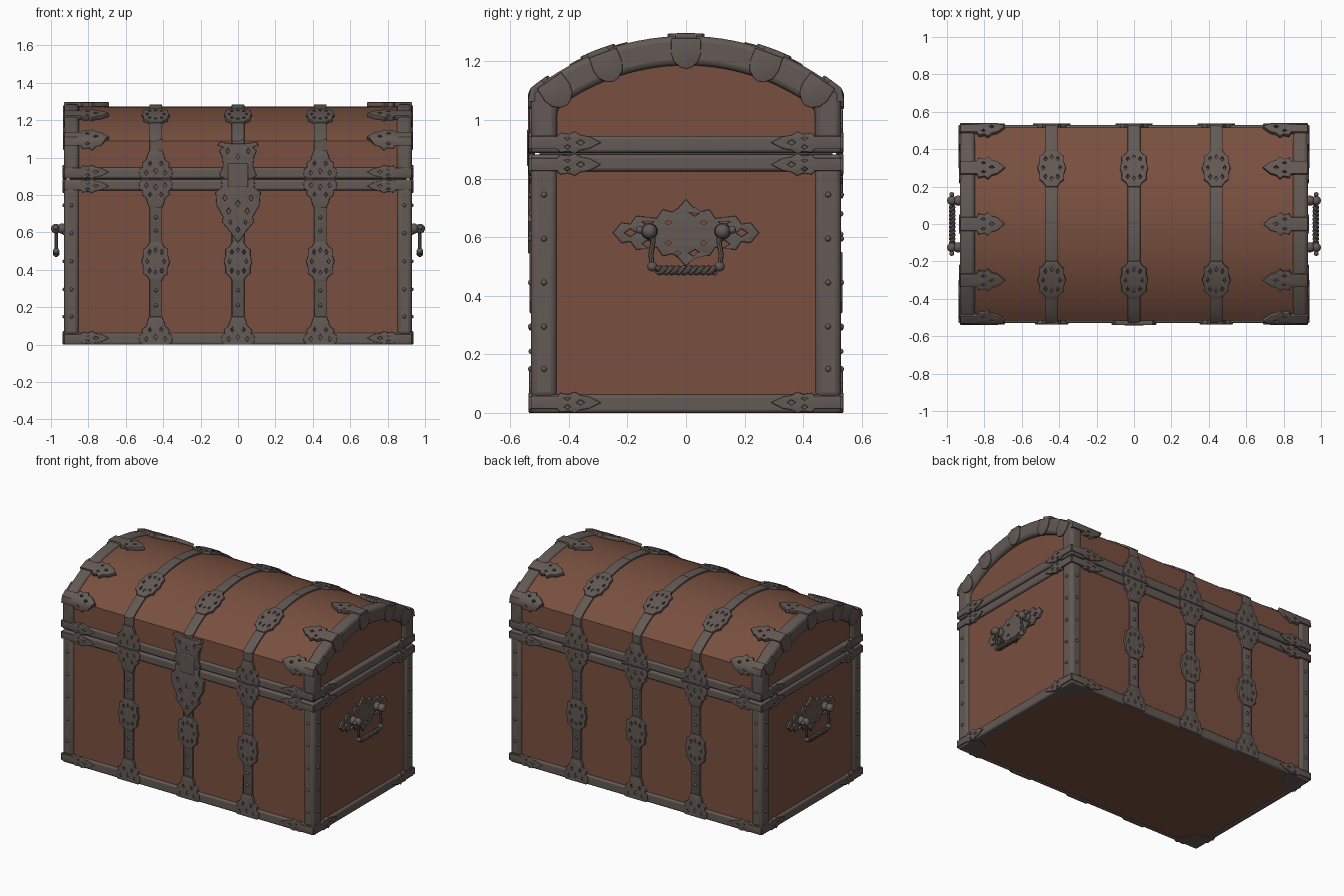
import bpy, bmesh
from math import sin, cos, asin, pi
from mathutils import Matrix, Vector

if "Cube" in bpy.data.objects:
    bpy.data.objects.remove(bpy.data.objects["Cube"])


def material(name, rgb, rough):
    m = bpy.data.materials.new(name)
    m.use_nodes = True
    m.diffuse_color = (*rgb, 1)
    shader = m.node_tree.nodes["Principled BSDF"]
    shader.inputs["Base Color"].default_value = (*rgb, 1)
    shader.inputs["Roughness"].default_value = rough
    return m


leather = material("brown leather", (0.19, 0.08, 0.05), 0.7)
iron = material("dark iron", (0.125, 0.1, 0.09), 0.6)

# Main dimensions: half width, half depth, lid spring height, lid radius
W, D, SPRING, R = 0.915, 0.515, 1.09, 0.82
START = asin(D / R)
CENTRE = SPRING - R * cos(START)
CROWN = SPRING + R * START
parts = []


def add(name, mesh, mat, bevel=0):
    mesh.materials.clear()
    mesh.materials.append(mat)
    ob = bpy.data.objects.new(name, mesh)
    bpy.context.collection.objects.link(ob)
    if bevel:
        mod = ob.modifiers.new("bevel", 'BEVEL')
        mod.width, mod.segments, mod.limit_method = bevel, 3, 'ANGLE'
    parts.append(ob)
    return ob


def finish(name, bm, mat, bevel=0):
    bmesh.ops.recalc_face_normals(bm, faces=bm.faces)
    mesh = bpy.data.meshes.new(name)
    bm.to_mesh(mesh)
    bm.free()
    return add(name, mesh, mat, bevel)


def box(name, lo, hi, mat, bevel=0):
    bm = bmesh.new()
    lo, hi = Vector(lo), Vector(hi)
    size = Matrix.Diagonal((*(hi - lo), 1))
    bmesh.ops.create_cube(bm, size=1, matrix=Matrix.Translation((lo + hi) / 2) @ size)
    return finish(name, bm, mat, bevel)


def loft(name, rings, mat, bevel=0):
    bm = bmesh.new()
    rows = [[bm.verts.new(p) for p in ring] for ring in rings]
    n = len(rows[0])
    for a, b in zip(rows, rows[1:]):
        for i in range(n):
            j = (i + 1) % n
            bm.faces.new((a[i], a[j], b[j], b[i]))
    bm.faces.new(rows[0])
    bm.faces.new(rows[-1])
    return finish(name, bm, mat, bevel)


def curve_mesh(curve):
    ob = bpy.data.objects.new("temp", curve)
    bpy.context.collection.objects.link(ob)
    deps = bpy.context.evaluated_depsgraph_get()
    mesh = bpy.data.meshes.new_from_object(ob.evaluated_get(deps))
    bpy.data.objects.remove(ob)
    return mesh


def spline(curve, pts, cyclic):
    sp = curve.splines.new('POLY')
    sp.points.add(len(pts) - 1)
    for p, co in zip(sp.points, pts):
        p.co = (*co, 1)
    sp.use_cyclic_u = cyclic


def tube(name, pts, radius):
    curve = bpy.data.curves.new(name, 'CURVE')
    curve.dimensions = '3D'
    curve.bevel_depth, curve.bevel_resolution, curve.use_fill_caps = radius, 2, True
    spline(curve, pts, False)
    return add(name, curve_mesh(curve), iron)


# Surface mappings: along the wall and over the lid, on an end, and underneath
def wrap(side):
    def f(u, s, w):
        s = max(s, 0)
        if s <= SPRING:
            return (u, side * (D + w), s)
        a = START - (s - SPRING) / R
        return (u, side * (R + w) * sin(a), CENTRE + (R + w) * cos(a))
    return f


def end(side):
    return lambda u, v, w: (side * (W + w), u, max(v, 0))


def under(u, v, w):
    return (u, v, 0.004 - w)


def plate(name, half, place, at, axis='v', flip=1, across=1, thick=0.022, holes=()):
    """Symmetrical flat plate with pierced diamonds, laid on a surface."""
    curve = bpy.data.curves.new(name, 'CURVE')
    curve.dimensions, curve.fill_mode = '2D', 'BOTH'
    edge = min(0.004, thick / 3)
    curve.bevel_depth, curve.offset, curve.bevel_resolution = edge, -edge, 1
    curve.extrude = thick / 2 - edge
    outline = half + [(a, -h) for a, h in reversed(half) if h > 0]
    spline(curve, [(a, h * across, 0) for a, h in outline], True)
    for a, h, r in holes:
        for sgn in ((1, -1) if h else (1,)):
            c = h * sgn * across
            spline(curve, [(a + r * 1.5, c, 0), (a, c + r, 0),
                           (a - r * 1.5, c, 0), (a, c - r, 0)], True)
    bm = bmesh.new()
    bm.from_mesh(curve_mesh(curve))
    bmesh.ops.remove_doubles(bm, verts=bm.verts, dist=1e-5)
    # Local axis 0 runs along the plate; cut it so it can bend round the lid
    k = 0 if axis == 'v' else 1
    sgn = flip if axis == 'v' else 1
    lo, hi = (f(v.co[k] for v in bm.verts) for f in (min, max))
    cuts = [(SPRING - at[1]) * sgn + i * 0.03 * sgn for i in range(20)]
    for c in cuts:
        if lo < c < hi:
            no = (1, 0, 0) if k == 0 else (0, 1, 0)
            bmesh.ops.bisect_plane(bm, geom=bm.verts[:] + bm.edges[:] + bm.faces[:],
                                   plane_co=Vector(no) * c, plane_no=no)
    for v in bm.verts:
        a, h, z = v.co
        u, s = (at[0] + h, at[1] + flip * a) if axis == 'v' else (at[0] + flip * a, at[1] + h)
        v.co = place(u, s, z + thick / 2)
    return finish(name, bm, iron)


# Ornament half outlines: (distance along, half width)
LEAF = [(0, .036), (.09, .036), (.1, .055), (.13, .048), (.15, .062), (.17, .042), (.2, .034), (.24, 0)]
FOOT = [(0, .075), (.02, .09), (.05, .086), (.06, .07), (.08, .075), (.1, .05), (.12, .046), (.15, .034)]
OVAL = [(-.105, .03), (-.08, .045), (-.065, .066), (-.03, .066), (0, .076)]
OVAL += [(-a, h) for a, h in reversed(OVAL[:-1])]
LOCK = [(0, .09), (.04, .085), (.07, .12), (.14, .115), (.2, .08), (.23, .085), (.27, .05), (.34, 0)]
HASP = [(0, .07), (.02, .1), (.07, .08), (.12, .085), (.15, .1), (.17, .08), (.18, .11), (.2, .1), (.19, .04)]
GRIP = [(-.25, 0), (-.22, .035), (-.19, .03), (-.17, .058), (-.1, .05), (-.08, .08), (-.04, .07), (0, .115)]
GRIP += [(-a, h) for a, h in reversed(GRIP[:-1])]
SHIELD = [(0, .05), (.05, .052), (.08, .042), (.1, .02), (.105, 0)]
LEAF_HOLES = [(.125, .025, .007), (.17, 0, .009)]
FOOT_HOLES = [(.03, .05, .009), (.08, .03, .008), (.04, 0, .01)]
OVAL_HOLES = [(.05, .032, .009), (-.05, .032, .009), (0, .045, .008), (.06, 0, .008), (-.06, 0, .008)]


def profile(d, r, z0):
    a = asin(d / r)
    arc = [-a + 2 * a * i / 28 for i in range(29)]
    return [(-d, z0)] + [(r * sin(t), CENTRE + r * cos(t)) for t in arc] + [(d, z0)]


# Leather body and domed lid
box("chest_body", (-W, -D, 0.004), (W, D, 0.88), leather)
loft("lid", [[(x, y, z) for y, z in profile(D, R, 0.889)] for x in (-0.9, 0.9)], leather)
box("seam_core", (-0.9, -0.5, 0.87), (0.9, 0.5, 0.9), iron)

# Iron bands round the base, body top and lid bottom
for name, z0, z1 in (("base", 0, .063), ("body_top", .825, .882), ("lid", .888, .946)):
    for s in (-1, 1):
        box(f"{name}_band_long", (-.93, s * .53, z0), (.93, s * .5, z1), iron, 0.012)
        box(f"{name}_band_end", (s * .93, -.53, z0), (s * .89, .53, z1), iron, 0.012)

for sx in (-1, 1):
    # Arched lid rim with shields on its face
    outer, inner = profile(.53, R + .015, .93), profile(.44, R - .085, .93)
    loft("lid_rim", [[(sx * .85, *o), (sx * .93, *o), (sx * .93, *i), (sx * .85, *i)]
                     for o, i in zip(outer, inner)], iron, 0.02)
    for a in (-.6, -.35, 0, .35, .6):
        r0 = R + .008
        place = lambda u, v, w, a=a: (sx * (.924 + w), (r0 - v) * sin(a) + u * cos(a),
                                      CENTRE + (r0 - v) * cos(a) - u * sin(a))
        plate("rim_shield", SHIELD, place, (0, 0), thick=0.012)

    # Corner posts
    for sy in (-1, 1):
        box("corner_post", (sx * .93, sy * .53, .05), (sx * .85, sy * .44, .84), iron, 0.022)
        wall = wrap(sy)
        # Claws reaching over the lid
        for s in (SPRING + .01, 1.345):
            plate("lid_claw", LEAF, wall, (sx * .93, s), 'u', -sx, 1, .025, LEAF_HOLES)
        # Leaf ends on the bands, front, back and ends
        for z, fat in ((.035, .6), (.848, .62), (.923, .62)):
            plate("band_leaf", LEAF, wall, (sx * .93, z), 'u', -sx, fat, .022, LEAF_HOLES)
            plate("end_band_leaf", LEAF, end(sx), (sy * .53, z), 'u', -sy, fat, .022, LEAF_HOLES)
        # Corner plates underneath
        quarter = [(0, 0)] + [(.17 * cos(t * pi / 16) - .02, .17 * sin(t * pi / 16) - .02) for t in range(9)]
        loft("underside_corner", [[(sx * (.91 - a), sy * (.51 - b), z) for a, b in quarter]
                                  for z in (.001, .005)], iron)
    plate("lid_claw", LEAF, wrap(-1), (sx * .93, CROWN), 'u', -sx, 1, .025, LEAF_HOLES)

    # Pierced handle plate, knobs and twisted drop handle
    plate("handle_plate", GRIP, end(sx), (0, .615), 'u', 1, 1, .015,
          [(x * s, h, .013) for s in (-1, 1) for x, h in ((.06, .035), (.19, 0), (.03, .07), (.13, .038))])
    for sy in (-1, 1):
        tube("handle_pin", [(sx * .91, sy * .125, .62), (sx * .975, sy * .125, .62)], .014)
        bm = bmesh.new()
        for x, y, z, r in ((.974, .125, .62, .026), (.94, .125, .62, .028), (.974, .158, .625, .013), (.972, .115, .5, .017)):
            bmesh.ops.create_uvsphere(bm, u_segments=12, v_segments=8, radius=r,
                                      matrix=Matrix.Translation((sx * x, sy * y, z)))
        finish("handle_knob", bm, iron)
        tube("handle_arm", [(sx * .972, sy * y, z) for y, z in
                            ((.125, .62), (.112, .59), (.12, .54), (.115, .5), (.09, .487))], .009)
        tube("handle_twist", [(sx * (.972 + .009 * sy * cos(i * .6)), -.1 + i * .004,
                               .487 + .009 * sy * sin(i * .6)) for i in range(51)], .009)

# Straps running over the chest with their ornaments
for x in (-.44, 0, .44):
    for sy in (-1, 1):
        wall = wrap(sy)
        plate("strap", [(0, .034), (CROWN, .034)], wall, (x, 0), thick=.013)
        plate("strap_foot", FOOT, wall, (x, 0), thick=.021, holes=FOOT_HOLES)
        plate("strap_top", FOOT, wall, (x, .882), flip=-1, thick=.021, holes=FOOT_HOLES)
        plate("strap_lid_foot", FOOT, wall, (x, .889), thick=.021, holes=FOOT_HOLES)
        for s in (.445, 1.345):
            plate("strap_oval", OVAL, wall, (x, s), thick=.019, holes=OVAL_HOLES)
    tube("hinge_barrel", [(x - .1, .524, .885), (x + .1, .524, .885)], .012)

# Lock plate, hasp and keeper on the front
plate("lock_plate", LOCK, wrap(-1), (0, .884), flip=-1, thick=.025,
      holes=[(.1, .07, .011), (.17, .05, .011), (.13, 0, .012), (.23, .04, .008), (.27, 0, .01)])
plate("lock_hasp", HASP, wrap(-1), (0, .885), thick=.025,
      holes=[(.06, .045, .01), (.15, .055, .009), (.12, 0, .01)])
box("lock_keeper", (-.055, -.543, .84), (.055, -.52, .97), iron, .008)

# Rivets on posts and straps
bm = bmesh.new()
spots = []
for z in (.15, .295, .445, .595, .745):
    for sx in (-1, 1):
        for sy in (-1, 1):
            spots += [(sx * .89, sy * .53, z), (sx * .93, sy * .485, z)]
for z in (.21, .29, .61, .68):
    spots += [(x, sy * .528, z) for x in (-.44, 0, .44) for sy in (-1, 1)]
for p in spots:
    bmesh.ops.create_icosphere(bm, subdivisions=2, radius=.01, matrix=Matrix.Translation(p))
finish("rivets", bm, iron)

# Smooth shading with sharp edges kept
bpy.ops.object.select_all(action='DESELECT')
for ob in parts:
    ob.select_set(True)
bpy.context.view_layer.objects.active = parts[0]
bpy.ops.object.shade_smooth_by_angle(angle=0.6)
